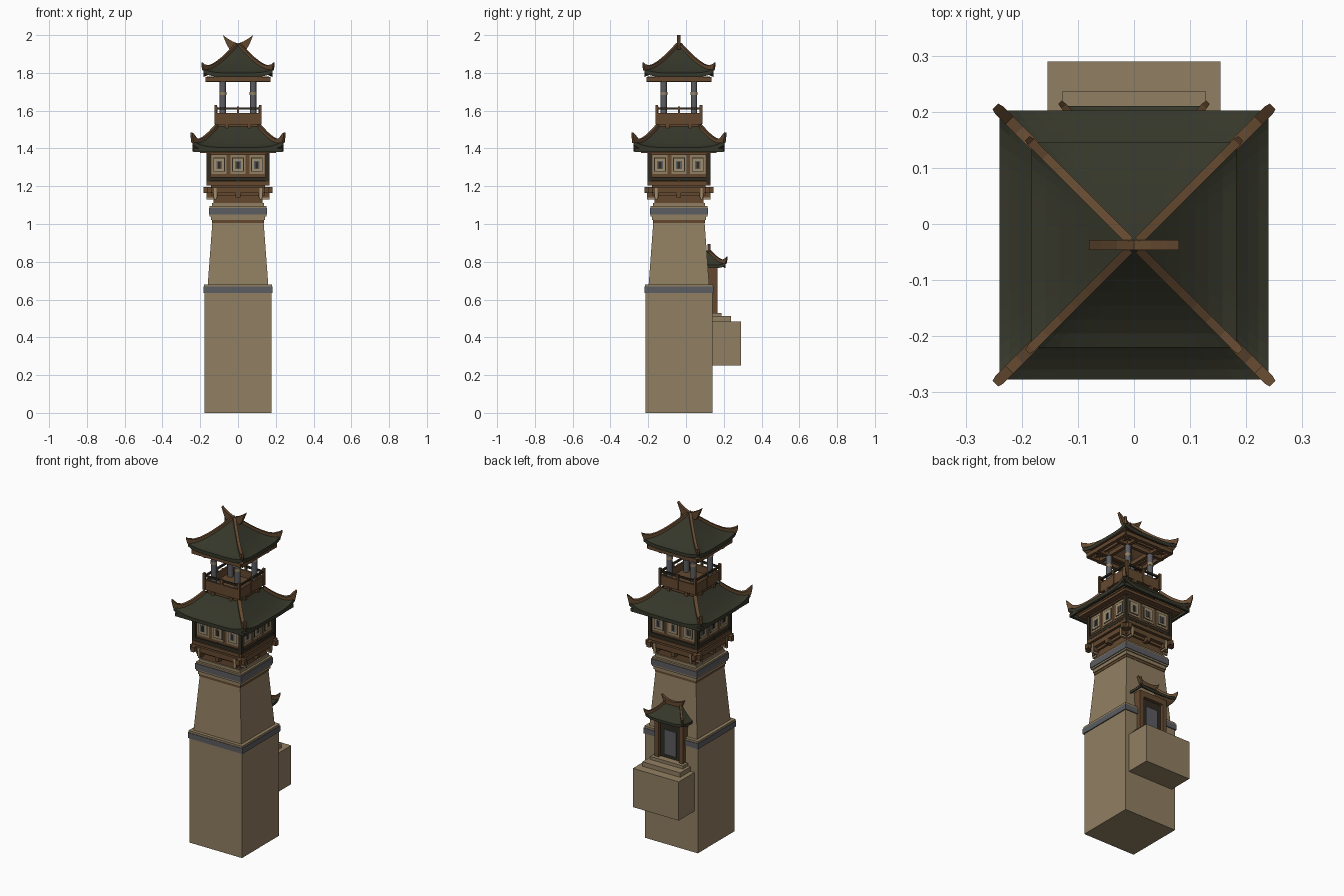
import bpy, bmesh, math
from mathutils import Matrix, Vector

if "Cube" in bpy.data.objects:
    bpy.data.objects.remove(bpy.data.objects["Cube"])

CY = -0.0375  # tower axis in y

def mat(name, r, g, b):
    m = bpy.data.materials.new(name)
    lin = lambda c: ((c / 255 + 0.055) / 1.055) ** 2.4
    m.diffuse_color = (lin(r), lin(g), lin(b), 1)
    m.use_nodes = True
    m.node_tree.nodes["Principled BSDF"].inputs["Base Color"].default_value = m.diffuse_color
    return m

TAN = mat("tan plaster", 145, 127, 98)
GREY = mat("grey stone", 92, 93, 98)
WOOD = mat("brown wood", 100, 73, 48)
DARK = mat("dark wood", 48, 42, 32)
TILE = mat("dark green tile", 54, 55, 42)
PALE = mat("pale trim", 160, 142, 112)

def finish(name, bm, mats, cy=CY):
    bmesh.ops.recalc_face_normals(bm, faces=bm.faces)
    me = bpy.data.meshes.new(name)
    bm.to_mesh(me)
    bm.free()
    for m in mats:
        me.materials.append(m)
    o = bpy.data.objects.new(name, me)
    o.location.y = cy
    bpy.context.collection.objects.link(o)
    return o

def frustum(bm, x0, x1, y0, y1, z0, z1, k=1.0, rot=0):
    """Box whose top is scaled by k about the axis, then turned by rot."""
    R = Matrix.Rotation(rot, 3, 'Z')
    v = [bm.verts.new(R @ Vector((x * s, y * s, z))) for z, s in ((z0, 1), (z1, k))
         for x, y in ((x0, y0), (x1, y0), (x1, y1), (x0, y1))]
    for f in ((3, 2, 1, 0), (4, 5, 6, 7), (0, 1, 5, 4), (1, 2, 6, 5), (2, 3, 7, 6), (3, 0, 4, 7)):
        bm.faces.new([v[i] for i in f])

def boxes(name, m, items, sides=1, cy=CY):
    """Boxes (x0,x1,y0,y1,z0,z1); sides=4 repeats them round the tower."""
    bm = bmesh.new()
    for k in range(sides):
        for it in items:
            frustum(bm, *it, rot=k * math.pi / 2)
    return finish(name, bm, [m], cy)

def block(name, m, h, z0, z1, k=1.0):
    bm = bmesh.new()
    frustum(bm, -h, h, -h, h, z0, z1, k)
    return finish(name, bm, [m])

def roof(name, hx, hy, tx, ty, z0, z1, lift, tip, w, th=0.018, cy=CY, power=1.35):
    """Concave hipped roof with raised corners, wooden soffit and hip ridges."""
    nu, nv = 16, 7
    def point(a, b, s, t):
        z = z0 + (z1 - z0) * t ** power + lift * abs(s) ** 5 * (1 - t) ** 3
        return a * s, b, z
    bm = bmesh.new()
    for side in range(4):
        sg = 1 if side < 2 else -1
        grid = []
        for layer in (0, th):
            rows = []
            for j in range(nv + 1):
                t = j / nv
                X, Y = hx + (tx - hx) * t, hy + (ty - hy) * t
                row = []
                for i in range(nu + 1):
                    s = 2 * i / nu - 1
                    a, b, z = point(X, Y, s, t) if side % 2 == 0 else point(Y, X, s, t)
                    p = (a, b * sg, z - layer) if side % 2 == 0 else (b * sg, a, z - layer)
                    row.append(bm.verts.new(p))
                rows.append(row)
            grid.append(rows)
        for li, rows in enumerate(grid):
            for j in range(nv):
                for i in range(nu):
                    f = bm.faces.new((rows[j][i], rows[j][i + 1], rows[j + 1][i + 1], rows[j + 1][i]))
                    f.material_index = li
        for j in (0, nv):
            for i in range(nu):
                bm.faces.new((grid[0][j][i], grid[0][j][i + 1], grid[1][j][i + 1], grid[1][j][i]))
    bmesh.ops.remove_doubles(bm, verts=bm.verts, dist=1e-5)
    finish(name, bm, [TILE, WOOD], cy)
    # hip ridges ending in an upturned tip
    bm = bmesh.new()
    for sx in (1, -1):
        for sy in (1, -1):
            rings = []
            for j in range(-1, nv + 1):
                t = max(j, 0) / nv
                e = 0.007 if j < 0 else 0
                c = Vector((sx * (hx + (tx - hx) * t + e), sy * (hy + (ty - hy) * t + e),
                            z0 + (z1 - z0) * t ** power + lift * (1 - t) ** 3))
                side = Vector((-sy, sx, 0)).normalized() * w * (0.7 if j < 0 else 1)
                up = 0.012 + tip * max(0, 1 - t * 3.5) ** 2 + (0.008 if j < 0 else 0)
                lo = up - 0.014 if j < 0 else -0.01
                rings.append([bm.verts.new(c + side * a + Vector((0, 0, h)))
                              for a, h in ((-1, lo), (1, lo), (1, up), (-1, up))])
            for a, b in zip(rings, rings[1:]):
                for i in range(4):
                    bm.faces.new((a[i], a[(i + 1) % 4], b[(i + 1) % 4], b[i]))
            bm.faces.new(rings[0])
            bm.faces.new(rings[-1][::-1])
    finish(name + "_hip_ridges", bm, [WOOD], cy)

def horns(name, prof, d, cy=CY):
    """Ridge with two horns: half profile (x,z) pairs mirrored, extruded in y."""
    bm = bmesh.new()
    for s in (1, -1):
        f = bm.faces.new([bm.verts.new((s * x, -d, z)) for x, z in prof])
        r = bmesh.ops.extrude_face_region(bm, geom=[f])
        for v in r["geom"]:
            if isinstance(v, bmesh.types.BMVert):
                v.co.y = d
    finish(name, bm, [WOOD], cy)

# Masonry shaft
block("base_shaft", TAN, 0.177, 0, 0.64)
block("lower_stone_band", GREY, 0.183, 0.635, 0.668)
block("lower_band_cap", TAN, 0.180, 0.668, 0.68)
block("tapered_shaft", TAN, 0.16, 0.68, 1.02, 0.135 / 0.16)
block("shaft_top_trim", WOOD, 0.1385, 1.005, 1.02)
block("upper_band_foot", TAN, 0.143, 1.02, 1.04)
block("upper_band_body", TAN, 0.150, 1.04, 1.095)
block("upper_stone_band", GREY, 0.154, 1.05, 1.085)
block("shaft_neck", TAN, 0.137, 1.095, 1.112)

# Bracket layer under the gallery
block("bracket_core", WOOD, 0.13, 1.112, 1.21)
block("bracket_plate", WOOD, 0.142, 1.15, 1.21)
boxes("bracket_beams", WOOD, [(-0.183, 0.183, -0.163, -0.143, 1.165, 1.195)], 4)
boxes("bracket_joists", WOOD, [(x - .012, x + .012, -0.183, -0.12, 1.167, 1.193) for x in (-.15, .15)]
      + [(x - .012, x + .012, -0.165, -0.12, 1.14, 1.165) for x in (-.12, 0, .12)], 4)
boxes("bracket_blocks", PALE, [(x - .006, x + .006, -0.168, -0.12, 1.13, 1.19) for x in (-.12, .12)], 4)

# Gallery room
block("gallery_floor", WOOD, 0.166, 1.205, 1.225)
block("gallery_wall", WOOD, 0.153, 1.225, 1.39)
boxes("gallery_posts", DARK, [(-.166, -.146, -.166, -.146, 1.21, 1.385)], 4)
boxes("gallery_rails", DARK, [(-.16, .16, -.164, -.15, 1.228, 1.248)]
      + [(-.006, .006, -.165, -.15, 1.21, 1.25)], 4)
boxes("gallery_head_beam", WOOD, [(-.163, .163, -.163, -.15, 1.368, 1.385)], 4)
WX = (-0.1, 0, 0.1)
def plates(name, m, hw, z0, z1, y):
    boxes(name, m, [(x - hw, x + hw, y, -.152, z0, z1) for x in WX], 4)
plates("window_panels", TAN, 0.040, 1.265, 1.365, -.157)
plates("window_frames", DARK, 0.031, 1.277, 1.352, -.1585)
plates("window_trims", PALE, 0.027, 1.281, 1.348, -.160)
plates("window_panes", GREY, 0.015, 1.292, 1.333, -.1615)
plates("window_openings", DARK, 0.007, 1.295, 1.328, -.163)

# Lower roof
roof("lower_roof", 0.24, 0.24, 0.115, 0.115, 1.405, 1.515, 0.035, 0.025, 0.010, 0.022)
boxes("lower_roof_soffit", WOOD, [(-.20, .20, -.20, -.15, 1.376, 1.392)], 4)
boxes("lower_roof_eave_strip", TILE, [(-.232, .232, -.236, -.222, 1.382, 1.40)], 4)

# Lookout deck and railing
block("deck_core", WOOD, 0.105, 1.48, 1.54)
boxes("deck_joists", WOOD, [(x - .01, x + .01, -.122, -.09, 1.508, 1.53) for x in (-.06, .06)], 4)
block("deck_floor", WOOD, 0.118, 1.528, 1.545)
boxes("deck_panels", WOOD, [(-.118, .118, -.118, -.108, 1.54, 1.588)], 4)
boxes("deck_rails", DARK, [(-.122, .122, -.119, -.109, 1.606, 1.617)], 4)
boxes("deck_posts", WOOD, [(-.124, -.110, -.124, -.110, 1.53, 1.63),
                          (-.006, .006, -.122, -.108, 1.53, 1.622)], 4)

# Round columns with pale collars
def columns(name, m, r, z0, z1):
    bm = bmesh.new()
    for x in (-.08, .08):
        for y in (-.08, .08):
            bmesh.ops.create_cone(bm, cap_ends=True, segments=12, radius1=r, radius2=r, depth=z1 - z0,
                                  matrix=Matrix.Translation((x, y, (z0 + z1) / 2)))
    o = finish(name, bm, [m])
    for p in o.data.polygons:
        p.use_smooth = abs(p.normal.z) < 0.5
columns("lookout_columns", GREY, 0.017, 1.54, 1.76)
columns("column_collars", TAN, 0.0185, 1.682, 1.70)

# Upper roof with its beam lattice
boxes("upper_roof_beams", WOOD, [(-.172, .172, -.09, -.07, 1.752, 1.776),
                                (-.165, .165, -.172, -.152, 1.755, 1.778),
                                (-.165, .165, -.125, -.112, 1.766, 1.782)], 4)
roof("upper_roof", 0.183, 0.183, 0.008, 0.008, 1.80, 1.947, 0.022, 0.012, 0.008, 0.022)
horns("roof_horns", [(0, 1.925), (0.045, 1.925), (0.06, 1.95), (0.08, 2.0),
                     (0.058, 1.984), (0.03, 1.967), (0, 1.955)], 0.009)

# Rear shrine on its ledge
boxes("shrine_ledge", TAN, [(-.154, .154, .13, .29, .25, .485)], cy=0)
boxes("shrine_steps", TAN, [(-.127, .127, .13, .237, .485, .512),
                            (-.11, .11, .13, .187, .512, .53)], cy=0)
boxes("shrine_niche", DARK, [(-.085, .085, .09, .147, .53, .775)], cy=0)
boxes("shrine_tablet", GREY, [(-.04, .04, .14, .154, .55, .70)], cy=0)
boxes("shrine_pillars", WOOD, [(-.095, -.068, .10, .166, .53, .775),
                               (.068, .095, .10, .166, .53, .775),
                               (-.095, .095, .10, .166, .745, .78)], cy=0)
roof("shrine_roof", 0.125, 0.10, 0.045, 0.008, 0.782, 0.86, 0.015, 0.010, 0.006, 0.016, cy=0.11)
horns("shrine_roof_horns", [(0, .84), (.05, .84), (.062, .86), (.075, .893), (.055, .88), (.03, .871), (0, .868)],
      0.008, cy=0.122)
